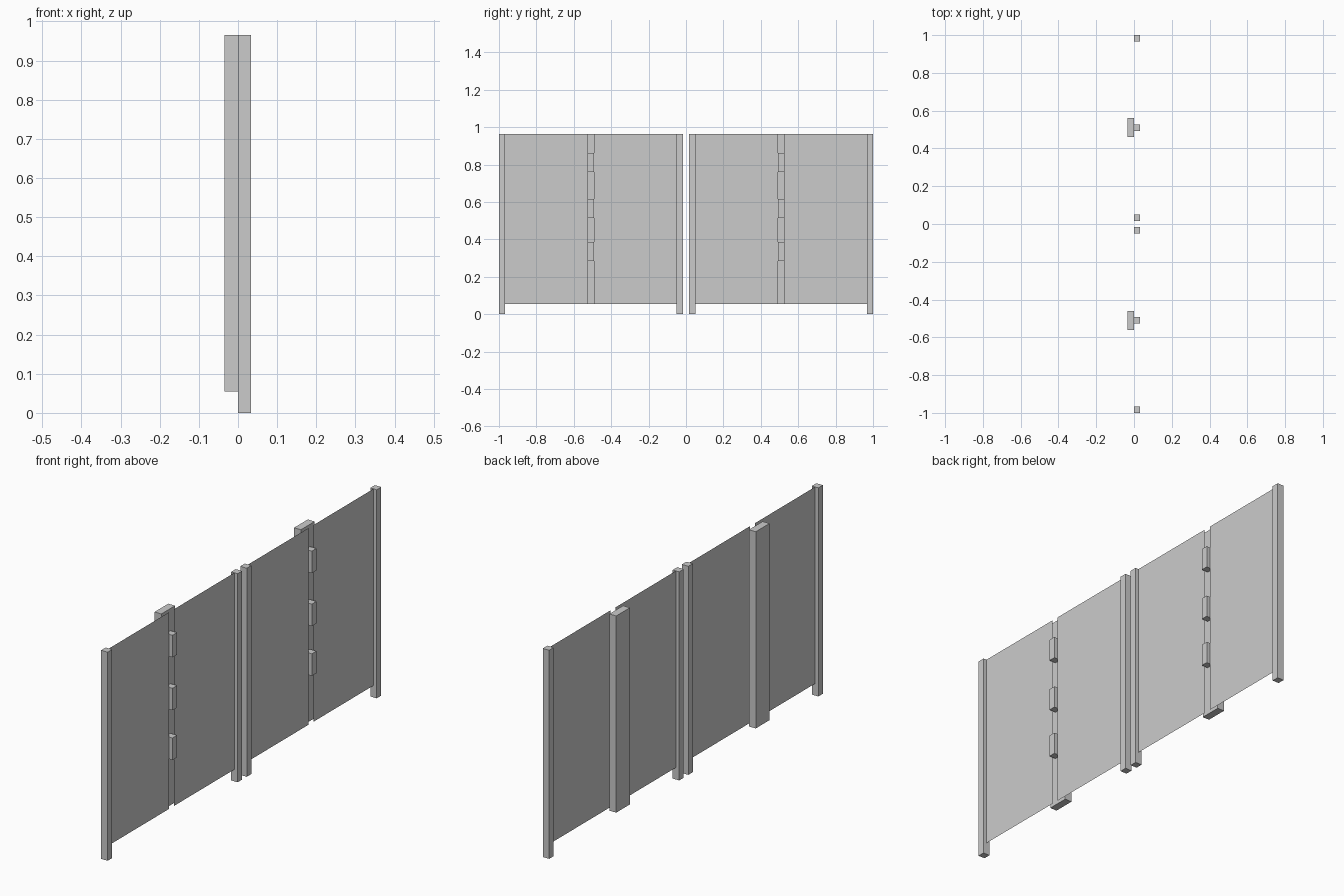
import bpy
import bmesh

if "Cube" in bpy.data.objects:
    bpy.data.objects.remove(bpy.data.objects["Cube"])

BOTTOM, TOP = 0.055, 0.965   # height range of the sheet panels
POST = 0.033                 # square post thickness


def make_object(name, bm):
    mesh = bpy.data.meshes.new(name)
    bm.to_mesh(mesh)
    bm.free()
    obj = bpy.data.objects.new(name, mesh)
    bpy.context.collection.objects.link(obj)
    return obj


def box(name, x, y, z):
    """Axis-aligned box from (min, max) ranges."""
    bm = bmesh.new()
    bmesh.ops.create_cube(bm, size=1)
    for v in bm.verts:
        v.co = [r[0] + (c + 0.5) * (r[1] - r[0]) for c, r in zip(v.co, (x, y, z))]
    return make_object(name, bm)


def sheet(name, x, y, z):
    """Single-sided thin sheet standing in the y-z plane."""
    bm = bmesh.new()
    bm.faces.new([bm.verts.new((x, a, b)) for a, b in
                  ((y[0], z[0]), (y[1], z[0]), (y[1], z[1]), (y[0], z[1]))])
    return make_object(name, bm)


def sided(a, b, s):
    """Mirror a y range to side s."""
    return tuple(sorted((a * s, b * s)))


for side, s in (("left", -1), ("right", 1)):
    # End posts of each gate
    for part, y0 in (("inner_post", 0.017), ("outer_post", 0.967)):
        box(f"{side}_{part}", (0, POST), sided(y0, y0 + POST, s), (0, TOP))

    # Thin panels set in the middle of the posts
    for part, y0, y1 in (("inner_panel", 0.05, 0.492), ("outer_panel", 0.527, 0.967)):
        sheet(f"{side}_{part}", POST / 2, sided(y0, y1, s), (BOTTOM, TOP))

    # Upright cover behind the gap
    box(f"{side}_back_cover", (-0.035, 0), sided(0.46, 0.56, s), (BOTTOM, TOP))

    # Hinge blocks in the gap
    for i, z in enumerate((0.285, 0.515, 0.76)):
        box(f"{side}_hinge_{i + 1}", (0, POST), sided(0.493, 0.526, s), (z, z + 0.102))
